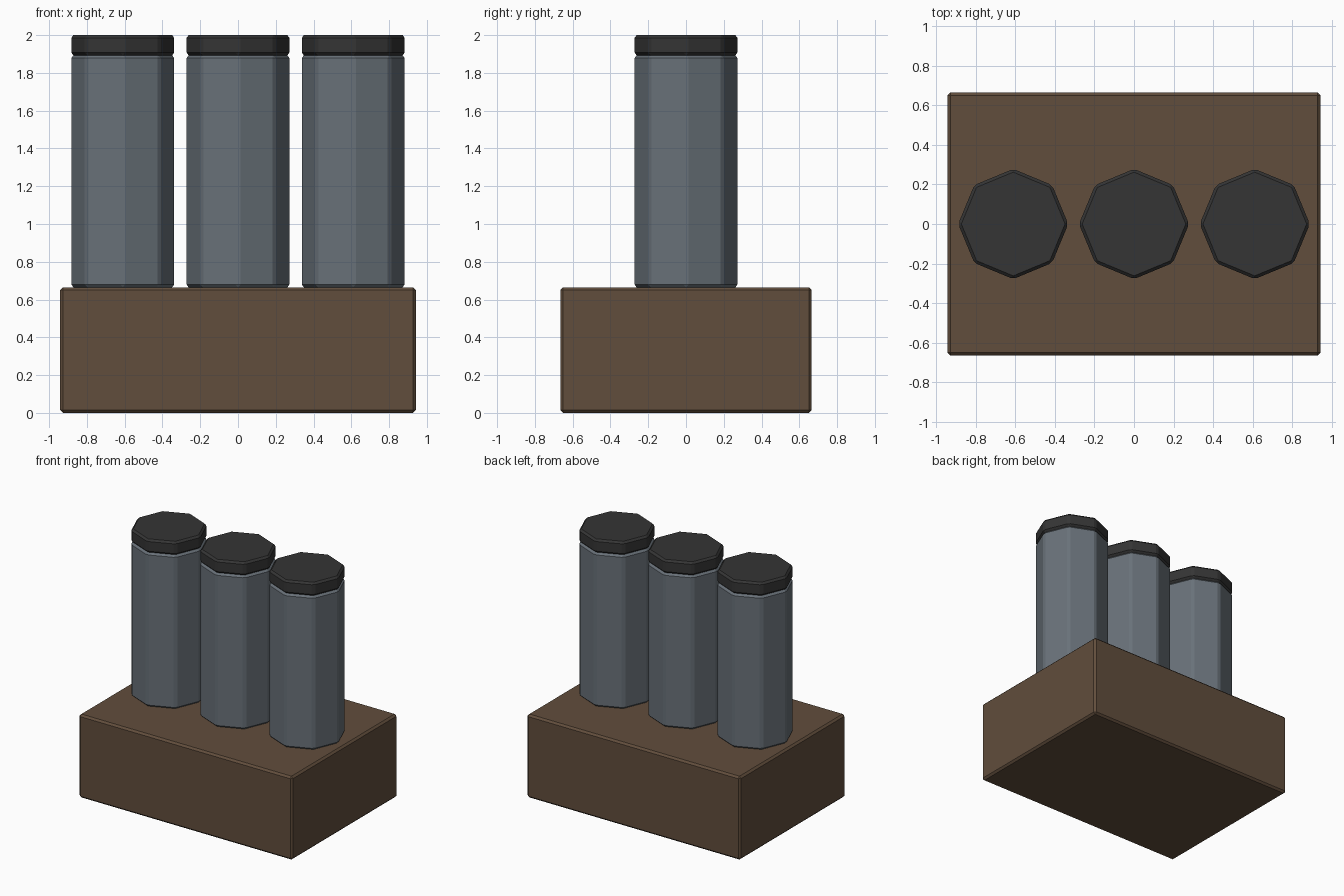
import bpy
import math

cube = bpy.data.objects.get("Cube")
if cube:
    bpy.data.objects.remove(cube, do_unlink=True)


def make_material(name, rgb):
    mat = bpy.data.materials.new(name)
    mat.use_nodes = True
    color = (*rgb, 1.0)
    mat.diffuse_color = color
    mat.node_tree.nodes["Principled BSDF"].inputs["Base Color"].default_value = color
    return mat


brown = make_material("brown", (0.12, 0.075, 0.045))
steel = make_material("steel grey", (0.14, 0.165, 0.19))
charcoal = make_material("charcoal", (0.035, 0.035, 0.035))


def finish(name, mat, bevel):
    # Flat faces with a single chamfer on every edge
    obj = bpy.context.object
    obj.name = name
    obj.data.materials.append(mat)
    mod = obj.modifiers.new("chamfer", "BEVEL")
    mod.width = bevel
    mod.segments = 1
    mod.limit_method = "ANGLE"
    mod.angle_limit = math.radians(30)
    return obj


def octagon(name, x, bottom, top, mat):
    bpy.ops.mesh.primitive_cylinder_add(
        vertices=8, radius=RADIUS, depth=top - bottom,
        location=(x, 0, (bottom + top) / 2))
    return finish(name, mat, CHAMFER)


CHAMFER = 0.015
RADIUS = 0.278
BASE_TOP = 0.665
CAP_BOTTOM = 1.893

# Base block
bpy.ops.mesh.primitive_cube_add(size=1, location=(0, 0, BASE_TOP / 2))
base = bpy.context.object
base.scale = (1.884, 1.33, BASE_TOP)
bpy.ops.object.transform_apply(location=False, rotation=False, scale=True)
finish("base_block", brown, CHAMFER)

# Three capped columns in a row
for side, x in (("right", -0.61), ("middle", 0), ("left", 0.61)):
    octagon(side + "_column", x, BASE_TOP, CAP_BOTTOM, steel)
    octagon(side + "_cap", x, CAP_BOTTOM, 2.0, charcoal)
